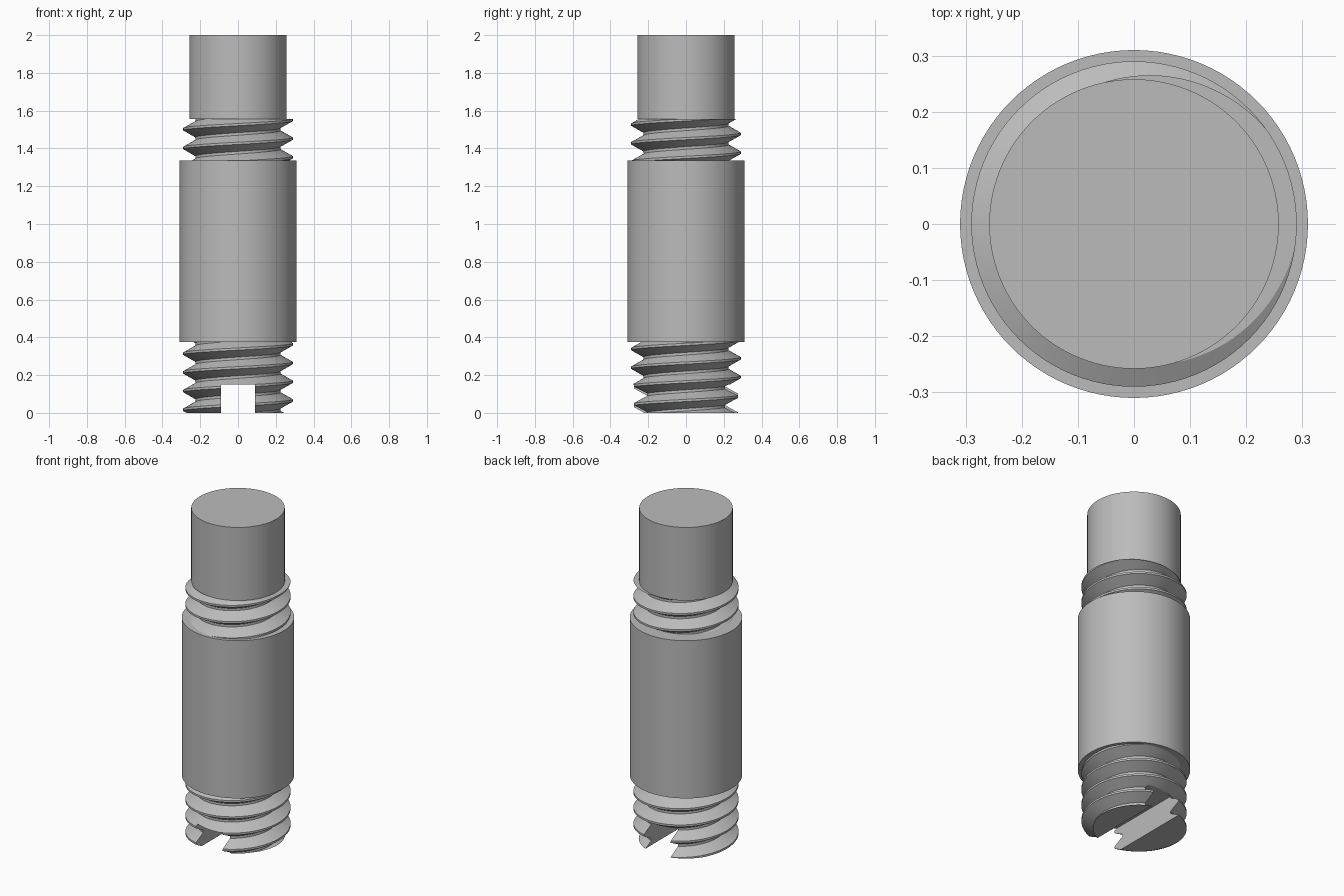
import bpy, bmesh, math

if "Cube" in bpy.data.objects:
    bpy.data.objects.remove(bpy.data.objects["Cube"], do_unlink=True)

steel = bpy.data.materials.new("grey steel")
steel.use_nodes = True
GREY = (0.5, 0.5, 0.5, 1)
steel.diffuse_color = GREY
steel.node_tree.nodes["Principled BSDF"].inputs["Base Color"].default_value = GREY

SEGMENTS = 96
PITCH = 0.099
PHASE = 0.066          # crest height on the +x side
CREST, ROOT = 0.29, 0.225


def finish(name, bm):
    bmesh.ops.recalc_face_normals(bm, faces=bm.faces)
    mesh = bpy.data.meshes.new(name)
    bm.to_mesh(mesh)
    bm.free()
    mesh.materials.append(steel)
    obj = bpy.data.objects.new(name, mesh)
    bpy.context.collection.objects.link(obj)
    return obj


def smooth(obj):
    bpy.ops.object.select_all(action='DESELECT')
    obj.select_set(True)
    bpy.context.view_layer.objects.active = obj
    bpy.ops.object.shade_smooth_by_angle(angle=math.radians(25))


def cylinder(name, radius, low, high):
    bm = bmesh.new()
    bmesh.ops.create_cone(bm, cap_ends=True, segments=SEGMENTS,
                          radius1=radius, radius2=radius, depth=high - low)
    bmesh.ops.translate(bm, verts=bm.verts, vec=(0, 0, (low + high) / 2))
    obj = finish(name, bm)
    smooth(obj)
    return obj


def thread(name, low, high):
    # Sweep one pitch of the tooth profile along a right-handed helix
    profile = [(ROOT, -0.5), (ROOT, -0.43), (CREST, -0.06),
               (CREST, 0.06), (ROOT, 0.43), (ROOT, 0.5)]
    first = math.floor((low - PHASE) / PITCH) - 2
    last = math.ceil((high - PHASE) / PITCH) + 2
    bm = bmesh.new()
    previous = None
    for i in range(first * SEGMENTS, last * SEGMENTS + 1):
        turn = i / SEGMENTS
        a = turn * math.tau
        row = [bm.verts.new((r * math.cos(a), r * math.sin(a),
                             PHASE + (turn + dz) * PITCH)) for r, dz in profile]
        if previous:
            for k in range(len(row) - 1):
                bm.faces.new((previous[k], row[k], row[k + 1], previous[k + 1]))
        previous = row
    bmesh.ops.remove_doubles(bm, verts=bm.verts, dist=0.0002)
    # Trim both ends flat and cap them
    for height, side in ((low, -1), (high, 1)):
        cut = bmesh.ops.bisect_plane(
            bm, geom=bm.verts[:] + bm.edges[:] + bm.faces[:], dist=1e-6,
            plane_co=(0, 0, height), plane_no=(0, 0, side), clear_outer=True)
        rim = [e for e in cut["geom_cut"] if isinstance(e, bmesh.types.BMEdge)]
        bmesh.ops.edgeloop_fill(bm, edges=rim)
    return finish(name, bm)


# Plain shank and thick middle body
cylinder("top_shank", 0.258, 1.555, 2.0)
cylinder("middle_body", 0.31, 0.375, 1.335)

# Threaded necks
smooth(thread("upper_thread", 1.33, 1.555))
lower = thread("lower_thread", 0.0, 0.38)

# Screwdriver slot through the bottom end
bm = bmesh.new()
bmesh.ops.create_cube(bm, size=1)
bmesh.ops.scale(bm, verts=bm.verts, vec=(0.18, 1, 0.3))
cutter = finish("slot_cutter", bm)
cutter.hide_render = True
slot = lower.modifiers.new("slot", 'BOOLEAN')
slot.operation = 'DIFFERENCE'
slot.solver = 'EXACT'
slot.object = cutter
bpy.context.view_layer.objects.active = lower
bpy.ops.object.modifier_apply(modifier="slot")
bpy.data.objects.remove(cutter, do_unlink=True)
smooth(lower)
